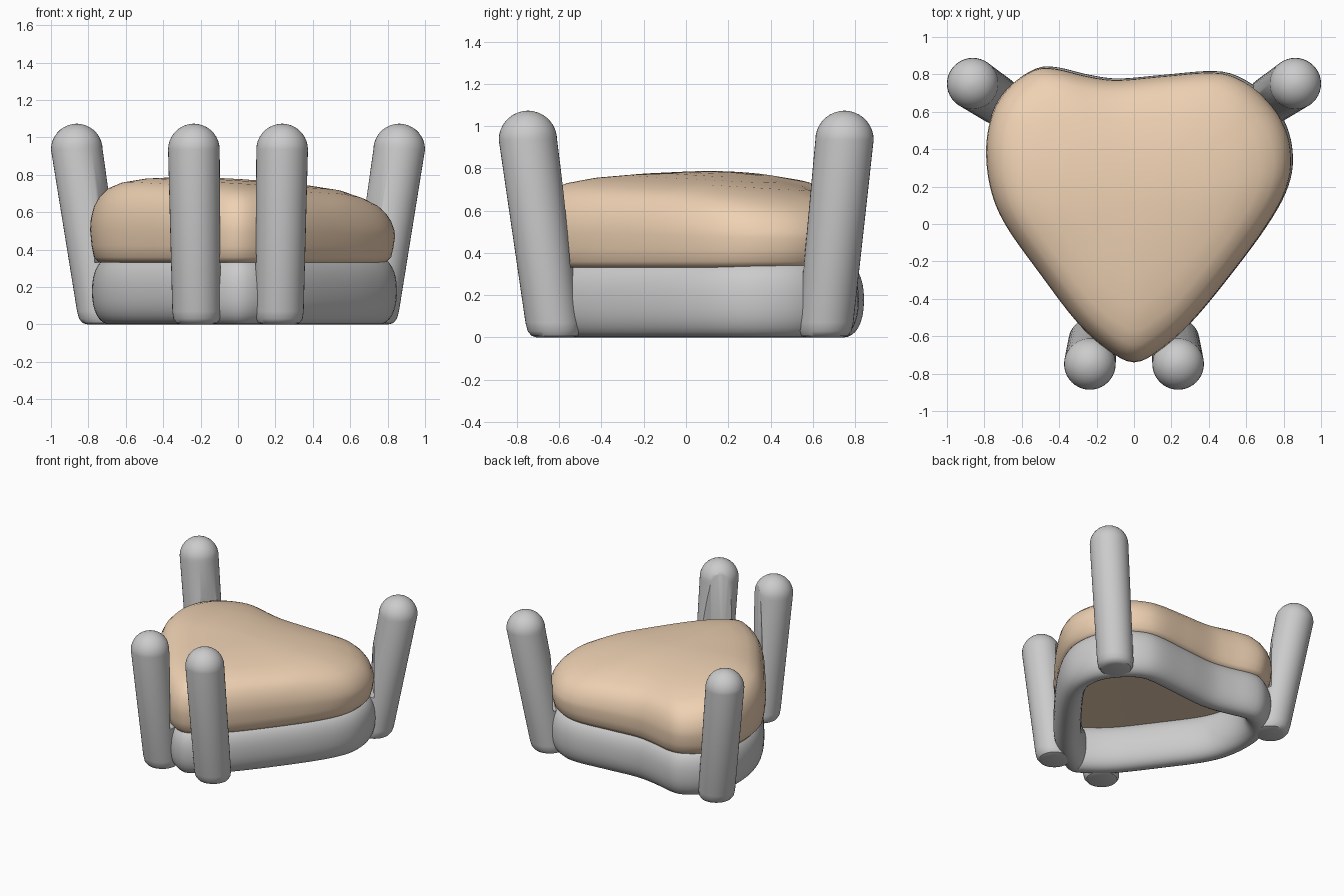
import bpy, bmesh, math
from mathutils import Vector

if "Cube" in bpy.data.objects:
    bpy.data.objects.remove(bpy.data.objects["Cube"])

N = 120


def outline(pts, n):
    """Smooth closed curve through the points, evenly resampled."""
    dense, m = [], len(pts)
    for i in range(m):
        a, b, c, d = (Vector(pts[(i + k) % m]) for k in (-1, 0, 1, 2))
        for j in range(20):
            t = j / 20
            dense.append(0.5 * (2*b + (c-a)*t + (2*a-5*b+4*c-d)*t*t + (3*b-a-3*c+d)*t**3))
    lens = [0]
    for i in range(len(dense)):
        lens.append(lens[-1] + (dense[(i+1) % len(dense)] - dense[i]).length)
    out, k = [], 0
    for i in range(n):
        s = lens[-1] * i / n
        while lens[k+1] < s:
            k += 1
        f = (s - lens[k]) / max(lens[k+1] - lens[k], 1e-9)
        out.append(dense[k].lerp(dense[(k+1) % len(dense)], f))
    return out


def loft(name, loops, closed=False):
    """Skin a stack of equal loops; either wrap round or cap the ends."""
    bm = bmesh.new()
    rows = [[bm.verts.new(p) for p in loop] for loop in loops]
    pairs = list(zip(rows, rows[1:])) + ([(rows[-1], rows[0])] if closed else [])
    for a, b in pairs:
        for i in range(len(a)):
            j = (i + 1) % len(a)
            bm.faces.new((a[i], a[j], b[j], b[i]))
    if not closed:
        bm.faces.new(rows[0][::-1])
        bm.faces.new(rows[-1])
    bmesh.ops.recalc_face_normals(bm, faces=bm.faces)
    me = bpy.data.meshes.new(name)
    bm.to_mesh(me)
    bm.free()
    ob = bpy.data.objects.new(name, me)
    bpy.context.collection.objects.link(ob)
    me.shade_smooth()
    return ob


# Heart-like plan outline shared by cushion and base
plan = outline([(0, -.74), (.13, -.68), (.3, -.53), (.5, -.29), (.7, -.02),
                (.81, .18), (.84, .35), (.8, .53), (.68, .69), (.55, .78),
                (.41, .81), (.15, .79), (-.09, .77), (-.25, .79), (-.42, .83),
                (-.53, .825), (-.66, .74), (-.75, .61), (-.79, .42), (-.77, .2),
                (-.69, 0), (-.5, -.27), (-.3, -.53), (-.13, -.68)], N)

# Base ring: rounded tube swept along the outline
W, H, loops = .1, .178, []
for k in range(32):
    a = 2 * math.pi * k / 32
    u = W * math.copysign(abs(math.cos(a)) ** .9, math.cos(a)) - W
    z = H + H * math.copysign(abs(math.sin(a)) ** .9, math.sin(a))
    loop = []
    for i, p in enumerate(plan):
        t = plan[(i+1) % N] - plan[i-1]
        nrm = Vector((t.y, -t.x)).normalized()
        q = p + nrm * u
        loop.append((q.x + .01, q.y + .008, z))
    loops.append(loop)
loft("base_ring", loops, closed=True)

# Cushion: soft domed slab, higher on the left, falling to the right and back
profile = [(.05, .335), (.5, .335), (.85, .33), (.94, .33), (.975, .36), (.99, .42),
           (1, .5), (.995, .555), (.975, .615), (.94, .665), (.89, .705), (.8, .737),
           (.65, .762), (.45, .778), (.22, .786), (.03, .788)]
c = Vector((.02, .12))
loops = []
for s, z in profile:
    w = min(1, max(0, (z - .36) / .2))
    loop = []
    for p in plan:
        q = c + (p - c) * s
        drop = .02 + .14 * q.x + .27 * max(0, q.y) ** 2 + .25 * max(0, q.x - .55)
        loop.append((q.x, q.y, z - max(0, z - .335) * drop * w))
    loops.append(loop)
seat = loft("seat_cushion", loops)
mat = bpy.data.materials.new("tan_fabric")
mat.diffuse_color = (.86, .64, .45, 1)
mat.use_nodes = True
mat.node_tree.nodes["Principled BSDF"].inputs["Base Color"].default_value = mat.diffuse_color
seat.data.materials.append(mat)

# Hidden cutter: clears the space above the cushion where the legs would intrude
cutter = loft("leg_clearance_cutter", [[(p.x, p.y, z) for p in plan] for z in (.33, 1.3)])
cutter.hide_render = True
cutter.hide_viewport = True


# Legs: outward leaning posts with domed tops, trimmed to the cushion outline
def leg(name, bottom, top):
    b, t, r, zc = Vector(bottom), Vector(top), .138, .935
    prof = [(.085, 0), (.11, .008), (.125, .03), (.13, .07), (r, zc)]
    prof += [(r * math.cos(a), zc + r * math.sin(a))
             for a in (math.radians(d) for d in range(10, 90, 10))] + [(.006, zc + r)]
    loops = []
    for rad, z in prof:
        o = b.lerp(t, min(z / zc, 1))
        loops.append([(o.x + rad * math.cos(2*math.pi*i/40),
                       o.y + rad * math.sin(2*math.pi*i/40), z) for i in range(40)])
    ob = loft(name, loops)
    mod = ob.modifiers.new("trim", 'BOOLEAN')
    mod.operation, mod.solver, mod.object = 'DIFFERENCE', 'EXACT', cutter
    bpy.ops.object.select_all(action='DESELECT')
    bpy.context.view_layer.objects.active = ob
    ob.select_set(True)
    bpy.ops.object.modifier_apply(modifier="trim")
    bpy.ops.object.shade_smooth_by_angle(angle=math.radians(35))


for side, sx in (("left", -1), ("right", 1)):
    leg("front_leg_" + side, (sx * .22, -.62), (sx * .236, -.748))
    leg("rear_leg_" + side, (sx * .72, .655), (sx * .862, .75))
